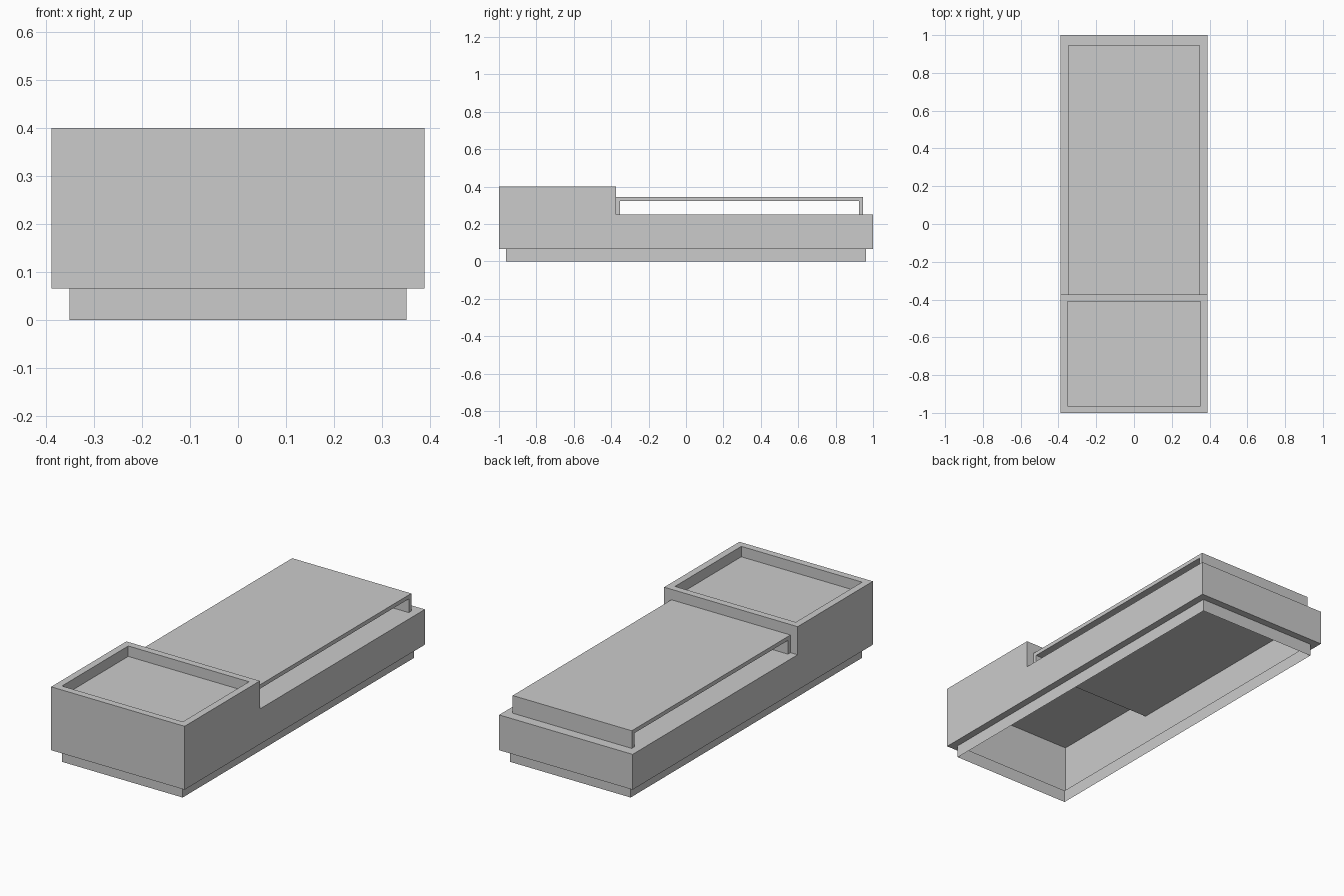
import bpy
import bmesh

cube = bpy.data.objects.get("Cube")
if cube:
    bpy.data.objects.remove(cube, do_unlink=True)

grey = bpy.data.materials.new("plain_grey")
grey.use_nodes = True
colour = (0.6, 0.6, 0.6, 1)
grey.diffuse_color = colour
grey.node_tree.nodes["Principled BSDF"].inputs["Base Color"].default_value = colour

# Main levels, front to back and bottom to top
BASE_TOP, DECK, TRAY_FLOOR, HEAD_TOP = 0.066, 0.252, 0.345, 0.4
HALF_W, STEP_Y, RIM = 0.389, -0.374, 0.037


def add_object(name, bm):
    """Turn the finished bmesh into a named grey object."""
    mesh = bpy.data.meshes.new(name)
    bm.to_mesh(mesh)
    bm.free()
    mesh.materials.append(grey)
    obj = bpy.data.objects.new(name, mesh)
    bpy.context.collection.objects.link(obj)


def extrude(bm, faces, offset):
    """Extrude a face region by an offset."""
    ext = bmesh.ops.extrude_face_region(bm, geom=faces)
    moved = [v for v in ext["geom"] if isinstance(v, bmesh.types.BMVert)]
    bmesh.ops.translate(bm, verts=moved, vec=offset)


def inset(bm, face, width):
    """Inset a face; return the surrounding ring."""
    bm.normal_update()
    return bmesh.ops.inset_region(
        bm, faces=[face], thickness=width,
        use_boundary=True, use_even_offset=True)["faces"]


def remove_faces(bm, rule):
    """Delete the faces whose centre meets a rule."""
    doomed = [f for f in bm.faces if rule(f.calc_center_median())]
    bmesh.ops.delete(bm, geom=doomed, context="FACES_ONLY")


def profile_solid(points, half_width):
    """Extrude a side outline of (y, z) points across the full width."""
    bm = bmesh.new()
    side = bm.faces.new([bm.verts.new((-half_width, y, z)) for y, z in points])
    extrude(bm, [side], (2 * half_width, 0, 0))
    bmesh.ops.recalc_face_normals(bm, faces=bm.faces)
    return bm


# Thin-walled stepped body, with a recessed base skirt open at the bottom
bm = profile_solid(
    [(-1, BASE_TOP), (1, BASE_TOP), (1, DECK),
     (STEP_Y, DECK), (STEP_Y, TRAY_FLOOR), (-1, TRAY_FLOOR)], HALF_W)
underside = min(bm.faces, key=lambda f: f.calc_center_median().z)
inset(bm, underside, 0.038)
extrude(bm, [underside], (0, 0, -BASE_TOP))
remove_faces(bm, lambda c: c.xy.length < 0.1 and c.z < DECK / 2)
add_object("body", bm)

# Rim standing around the tray on the raised end
bm = bmesh.new()
tray = bm.faces.new([bm.verts.new((x, y, TRAY_FLOOR)) for x, y in (
    (-HALF_W, -1), (HALF_W, -1), (HALF_W, STEP_Y), (-HALF_W, STEP_Y))])
ring = inset(bm, tray, RIM)
bmesh.ops.delete(bm, geom=[tray], context="FACES_ONLY")
extrude(bm, ring, (0, 0, HEAD_TOP - TRAY_FLOOR))
bmesh.ops.recalc_face_normals(bm, faces=bm.faces)
remove_faces(bm, lambda c: c.z < TRAY_FLOOR + 0.01)
add_object("tray_rim", bm)

# Raised panel folded down into a leg at each end
back, top, sheet = 0.947, 0.345, 0.021
add_object("raised_panel", profile_solid(
    [(STEP_Y, DECK), (STEP_Y, top), (back, top), (back, DECK),
     (back - sheet, DECK), (back - sheet, top - sheet),
     (STEP_Y + sheet, top - sheet), (STEP_Y + sheet, DECK)], 0.347))
